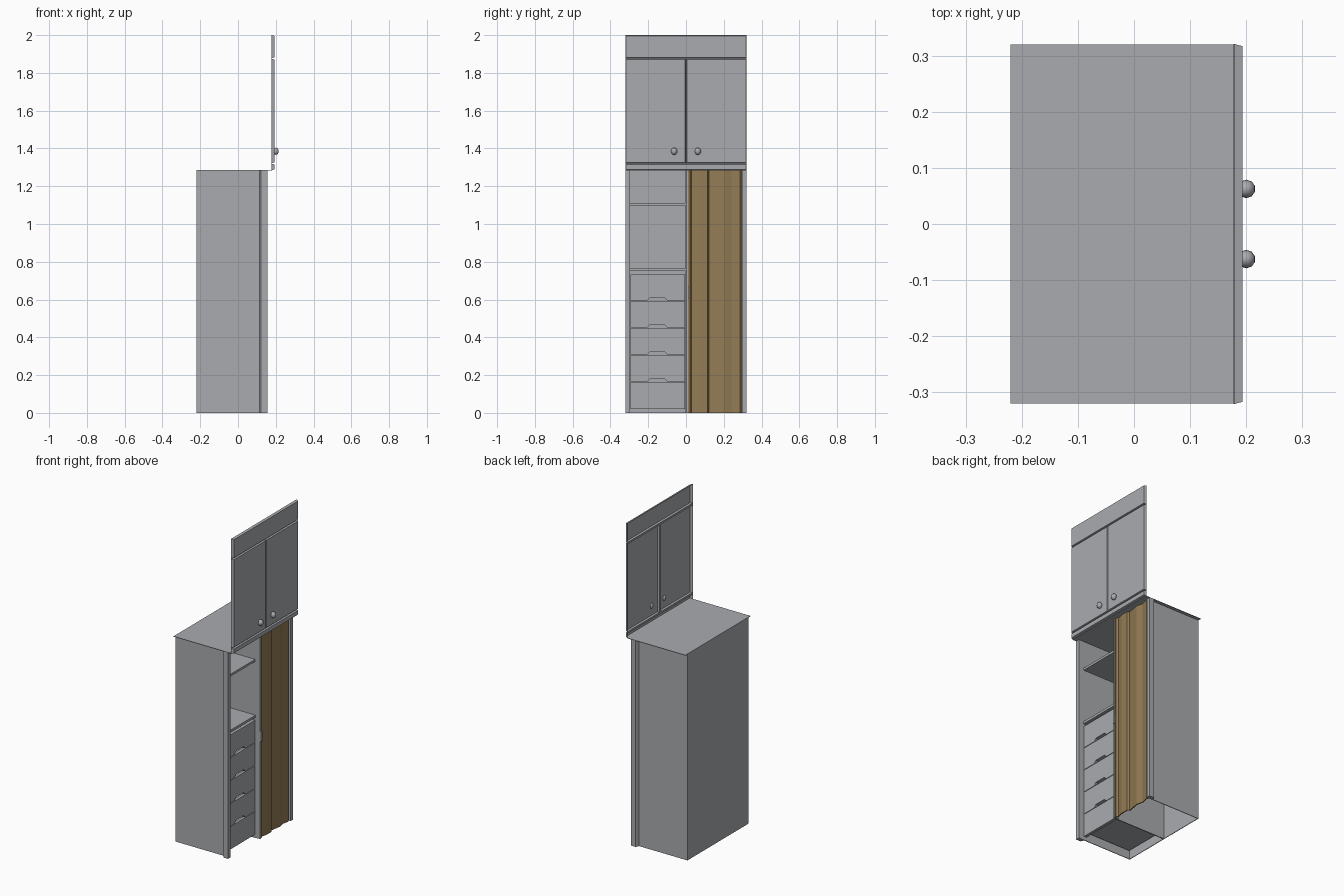
import bpy, bmesh, math

if "Cube" in bpy.data.objects:
    bpy.data.objects.remove(bpy.data.objects["Cube"])


def material(name, col):
    m = bpy.data.materials.new(name)
    m.diffuse_color = (*col, 1)
    m.use_nodes = True
    m.node_tree.nodes["Principled BSDF"].inputs["Base Color"].default_value = m.diffuse_color
    return m


GREY = material("cabinet_grey", (0.40, 0.41, 0.43))
BROWN = material("wood_brown", (0.29, 0.20, 0.09))


def finish(name, bm, mat):
    me = bpy.data.meshes.new(name)
    bm.to_mesh(me)
    bm.free()
    me.materials.append(mat)
    ob = bpy.data.objects.new(name, me)
    bpy.context.collection.objects.link(ob)
    return ob


def prism(name, pts, lo, hi, axis, mat=GREY):
    """Extrude a 2D outline along x (points are y,z) or z (points are x,y)."""
    place = (lambda p, t: (t, p[0], p[1])) if axis == "x" else (lambda p, t: (p[0], p[1], t))
    bm = bmesh.new()
    a = [bm.verts.new(place(p, lo)) for p in pts]
    b = [bm.verts.new(place(p, hi)) for p in pts]
    bm.faces.new(a)
    bm.faces.new(b)
    n = len(pts)
    for i in range(n):
        j = (i + 1) % n
        bm.faces.new((a[i], a[j], b[j], b[i]))
    bmesh.ops.recalc_face_normals(bm, faces=bm.faces)
    return finish(name, bm, mat)


def box(name, x, y, z, mat=GREY):
    pts = [(x[0], y[0]), (x[1], y[0]), (x[1], y[1]), (x[0], y[1])]
    return prism(name, pts, z[0], z[1], "z", mat)


def raised_panel(name, y, z):
    """Open-backed raised panel with chamfered edges, facing +x."""
    c = 0.004
    bm = bmesh.new()
    rings = []
    for x, d in ((0.178, 0), (0.193, c)):
        rings.append([bm.verts.new((x, yy, zz)) for yy, zz in (
            (y[0] + d, z[0] + d), (y[1] - d, z[0] + d),
            (y[1] - d, z[1] - d), (y[0] + d, z[1] - d))])
    a, b = rings
    bm.faces.new(b)
    for i in range(4):
        j = (i + 1) % 4
        bm.faces.new((a[i], a[j], b[j], b[i]))
    return finish(name, bm, GREY)


H = 1.283  # height of the lower cabinet

# lower cabinet: sides, back halves, divider, flared front posts
for side, s in (("left", -1), ("right", 1)):
    box(side + "_side_wall", (-0.22, 0.115), sorted((s * 0.296, s * 0.30)), (0, H))
    box(side + "_back_wall", (-0.22, -0.216), sorted((s * 0.001, s * 0.30)), (0, H))
    post = [(0.113, 0.296), (0.113, 0.30), (0.123, 0.32), (0.155, 0.32), (0.155, 0.296)]
    prism(side + "_front_post", [(x, s * y) for x, y in post], 0, H, "z")
box("divider", (-0.216, 0.122), (-0.003, 0.003), (0, H))
box("top_plate", (-0.22, 0.18), (-0.32, 0.32), (H, H + 0.003))

# open shelves
box("upper_shelf", (-0.216, 0.12), (-0.296, -0.003), (1.098, 1.112))
box("lower_shelf", (-0.216, 0.122), (-0.296, -0.003), (0.75, 0.765))

# drawers with a finger notch in the lower edge
cuts = [0.02, 0.165, 0.308, 0.451, 0.594, 0.735]
for i in range(5):
    z0, z1 = cuts[i] + 0.0015, cuts[i + 1] - 0.0015
    pts = [(-0.293, z0), (-0.293, z1), (-0.005, z1), (-0.005, z0)]
    if i > 0:
        pts += [(-0.10, z0), (-0.115, z0 + 0.016), (-0.19, z0 + 0.016), (-0.205, z0)]
    prism(f"drawer_front_{i + 1}", pts, 0.102, 0.12, "x")
    box(f"drawer_box_{i + 1}", (-0.20, 0.10), (-0.28, -0.02), (z0 + 0.02, z1 - 0.01))

# folding wooden door: pleated strip with thickness
pleats = [(0.146, 0.010), (0.149, 0.022), (0.140, 0.030), (0.149, 0.070), (0.149, 0.115),
          (0.136, 0.123), (0.149, 0.200), (0.140, 0.240), (0.149, 0.285), (0.140, 0.296)]
outline = pleats + [(x - 0.006, y) for x, y in reversed(pleats)]
prism("folding_door", outline, 0, H, "z", BROWN)
box("door_edge_post", (0.122, 0.151), (0.0, 0.010), (0, H))
box("door_handle", (0.145, 0.157), (0.003, 0.016), (0.605, 0.668))

# upper front: rails and two doors as raised panels over thin groove strips
raised_panel("bottom_rail", (-0.321, 0.321), (1.285, 1.319))
raised_panel("top_rail", (-0.321, 0.321), (1.878, 2.0))
raised_panel("left_upper_door", (-0.321, -0.001), (1.322, 1.875))
raised_panel("right_upper_door", (0.001, 0.321), (1.322, 1.875))
for name, z in (("lower_groove", 1.3205), ("upper_groove", 1.8765)):
    box(name, (0.177, 0.179), (-0.321, 0.321), (z - 0.006, z + 0.006))
box("centre_groove", (0.177, 0.179), (-0.006, 0.006), (1.32, 1.877))

# round knobs, set through the doors
for side, s in (("left", -1), ("right", 1)):
    bm = bmesh.new()
    bmesh.ops.create_uvsphere(bm, u_segments=10, v_segments=8, radius=0.0165)
    bmesh.ops.scale(bm, vec=(1, 1, 1.15), verts=bm.verts)
    bmesh.ops.translate(bm, vec=(0.2, s * 0.0625, 1.385), verts=bm.verts)
    for f in bm.faces:
        f.smooth = True
    finish(side + "_knob", bm, GREY)
